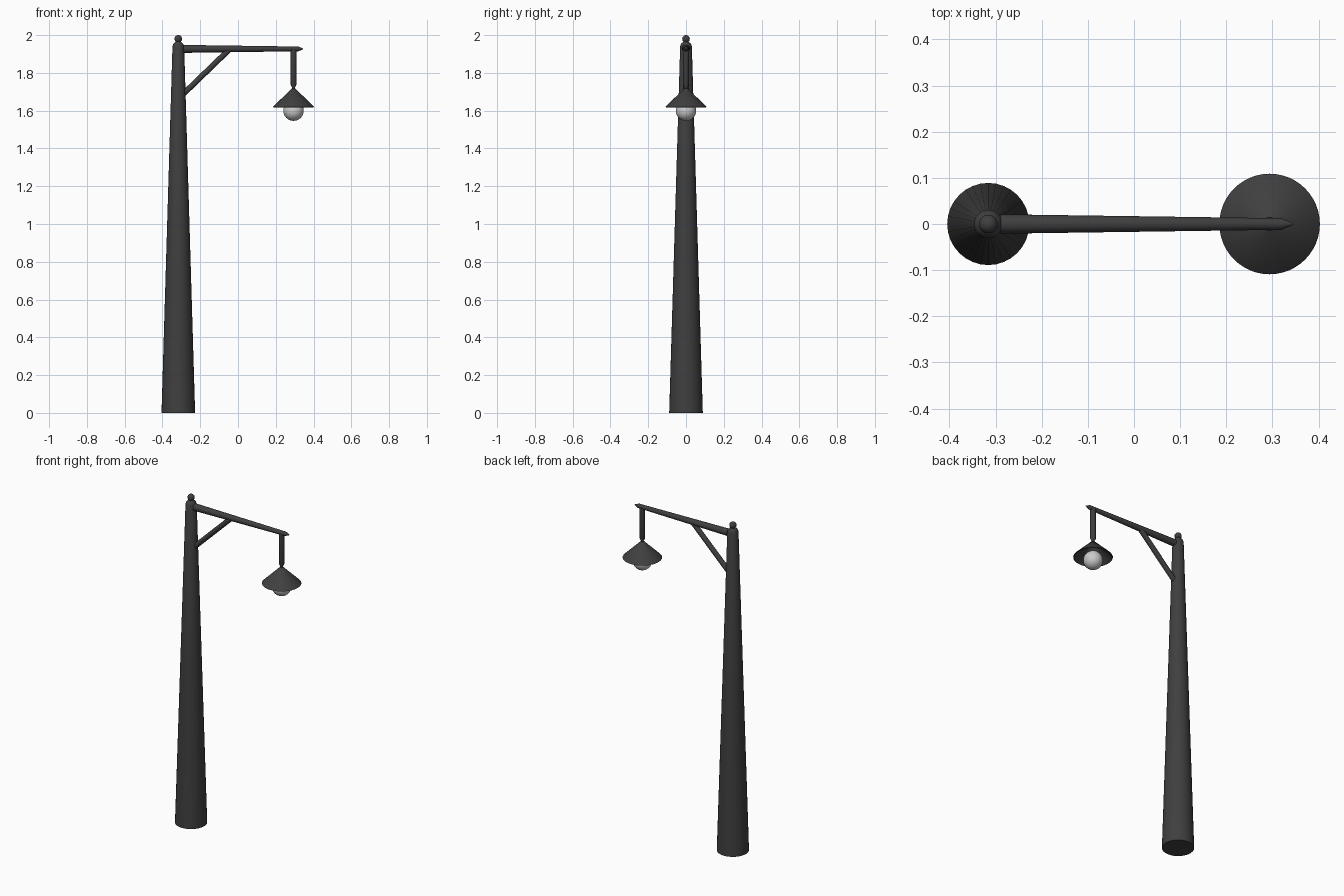
import bpy, math
from mathutils import Vector

if "Cube" in bpy.data.objects:
    bpy.data.objects.remove(bpy.data.objects["Cube"])

POLE_X, LAMP_X, ARM_Z = -0.316, 0.294, 1.927


def material(name, value):
    m = bpy.data.materials.new(name)
    m.diffuse_color = (value, value, value, 1)
    m.use_nodes = True
    m.node_tree.nodes["Principled BSDF"].inputs["Base Color"].default_value = m.diffuse_color
    return m


IRON = material("dark_iron", 0.05)
GLASS = material("pale_glass", 0.75)


def finish(ob, mat):
    ob.data.materials.append(mat)
    bpy.ops.object.select_all(action='DESELECT')
    ob.select_set(True)
    bpy.context.view_layer.objects.active = ob
    bpy.ops.object.shade_smooth_by_angle(angle=math.radians(35))


def lathe(name, profile, origin=(0, 0, 0), axis=(0, 0, 1), n=32, loop=False):
    """Revolve (radius, height) points around an axis; capped unless loop."""
    rot = Vector((0, 0, 1)).rotation_difference(Vector(axis).normalized())
    verts, faces = [], []
    for r, h in profile:
        for i in range(n):
            a = 2 * math.pi * i / n
            p = rot @ Vector((r * math.cos(a), r * math.sin(a), h))
            verts.append(p + Vector(origin))
    rows = len(profile)
    for j in range(rows if loop else rows - 1):
        a, b = j * n, ((j + 1) % rows) * n
        for i in range(n):
            k = (i + 1) % n
            faces.append((a + i, a + k, b + k, b + i))
    if not loop:
        faces.append(tuple(reversed(range(n))))
        faces.append(tuple(range((rows - 1) * n, rows * n)))
    me = bpy.data.meshes.new(name)
    me.from_pydata(verts, [], faces)
    ob = bpy.data.objects.new(name, me)
    bpy.context.collection.objects.link(ob)
    finish(ob, IRON)
    return ob


def ball(name, r, loc, mat):
    bpy.ops.mesh.primitive_uv_sphere_add(segments=32, ring_count=16, radius=r, location=loc)
    ob = bpy.context.object
    ob.name = name
    finish(ob, mat)


# Tapered pole with chamfered top and ball finial
lathe("pole", [(0.089, 0), (0.06, 0.97), (0.031, 1.94), (0.026, 1.954), (0.013, 1.966)],
      (POLE_X, 0, 0))
ball("finial", 0.02, (POLE_X, 0, 1.98), IRON)

# Horizontal arm with pointed tip
lathe("arm", [(0.021, 0), (0.0125, 0.609), (0.002, 0.634)], (-0.289, 0, ARM_Z), (1, 0, 0), 24)

# Diagonal brace under the arm
start, end = Vector((-0.293, 0, 1.685)), Vector((-0.048, 0, 1.922))
lathe("brace", [(0.015, 0), (0.015, (end - start).length)], start, end - start, 24)

# Hanger rod with narrowed neck
lathe("hanger", [(0.007, 1.705), (0.007, 1.72), (0.0155, 1.738), (0.0155, 1.925)],
      (LAMP_X, 0, 0), n=24)

# Thin conical shade, open underneath
lathe("shade", [(0.109, 1.62), (0.011, 1.716), (0.001, 1.718), (0.001, 1.713),
                (0.009, 1.712), (0.105, 1.618)], (LAMP_X, 0, 0), n=48, loop=True)

# Globe bulb
ball("bulb", 0.054, (LAMP_X, 0, 1.6), GLASS)
